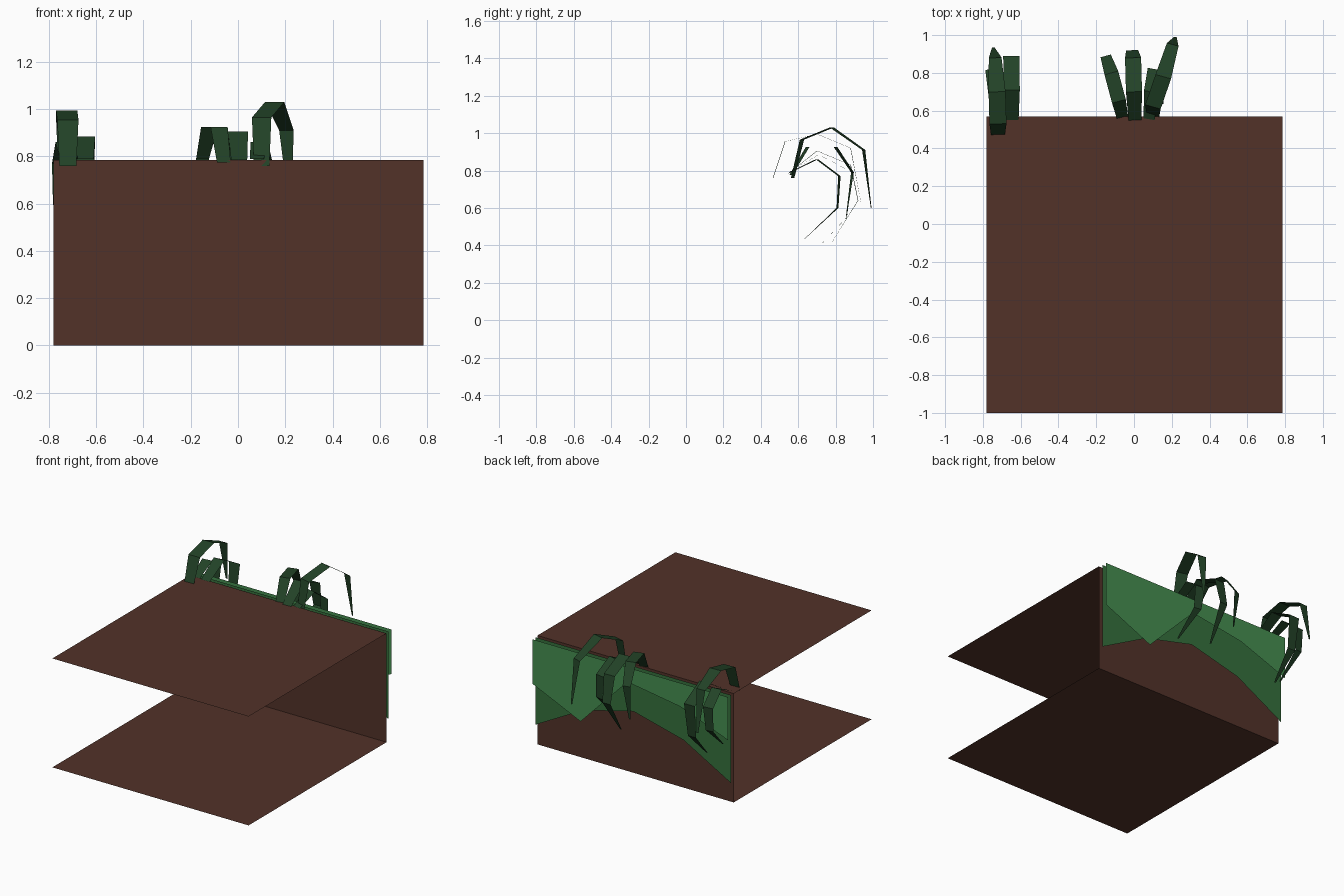
import bpy
from mathutils import Vector

if "Cube" in bpy.data.objects:
    bpy.data.objects.remove(bpy.data.objects["Cube"])


def material(name, rgb):
    m = bpy.data.materials.new(name)
    m.diffuse_color = (*rgb, 1)
    m.use_nodes = True
    m.node_tree.nodes["Principled BSDF"].inputs["Base Color"].default_value = m.diffuse_color
    return m


BROWN = material("brown", (0.085, 0.032, 0.022))
LIGHT = material("light_green", (0.06, 0.27, 0.08))
MID = material("mid_green", (0.035, 0.16, 0.045))
LEAF = material("leaf_green", (0.016, 0.055, 0.02))


def mesh(name, verts, faces, mat):
    me = bpy.data.meshes.new(name)
    me.from_pydata(verts, [], faces)
    me.materials.append(mat)
    ob = bpy.data.objects.new(name, me)
    bpy.context.collection.objects.link(ob)
    return ob


X0, X1, Y0, Y1, H = -0.78, 0.785, -1.0, 0.57, 0.785

# Planter block: open-sided sheets for soil top, underside and back wall
for name, z in (("soil_top", H), ("soil_bottom", 0.0)):
    quad = [(X0, Y0, z), (X1, Y0, z), (X1, Y1, z), (X0, Y1, z)]
    mesh(name, quad, [(0, 1, 2, 3) if z else (3, 2, 1, 0)], BROWN)
mesh("back_wall", [(X1, Y1, 0), (X0, Y1, 0), (X0, Y1, H), (X1, Y1, H)],
     [(0, 1, 2, 3)], BROWN)


# Grass fringes: vertical sheets with a shaped lower edge, given as (x, z)
def fringe(name, y, lower, mat):
    n = len(lower)
    verts = [(x, y, z) for x, z in lower] + [(x, y, H) for x, z in lower]
    mesh(name, verts, [(i, i + 1, n + i + 1, n + i) for i in range(n - 1)], mat)


fringe("inner_fringe", 0.60,
       [(0.78, 0.155), (0.4, 0.36), (0, 0.46), (-0.4, 0.36), (-0.78, 0.15)], MID)
fringe("outer_fringe", 0.637,
       [(0.78, 0.465), (0.395, 0.295), (0.02, 0.68), (-0.4, 0.615), (-0.78, 0.475)], LIGHT)


# Drooping blades: centre path of five points, swept by a tapering width
def blade(name, xs, yz, width=0.085):
    pts = [Vector((x, y, z)) for x, (y, z) in zip(xs, yz)]
    d = pts[-2] - pts[0]
    side = Vector((d.y, -d.x, 0)).normalized()
    verts = []
    for p, k in zip(pts, (0.8, 1, 1, 0.75, 0.15)):
        verts += [p - side * width * k / 2, p + side * width * k / 2]
    mesh(name, verts, [(2*i, 2*i + 1, 2*i + 3, 2*i + 2) for i in range(4)], LEAF)


SHORT = [(0.555, 0.79), (0.70, 0.86), (0.82, 0.77), (0.81, 0.60), (0.635, 0.435)]

# Middle tuft
blade("middle_tall_blade", (0.1, 0.1, 0.155, 0.205, 0.22),
      [(0.57, 0.76), (0.62, 0.965), (0.78, 1.03), (0.95, 0.91), (0.99, 0.60)])
blade("middle_left_blade", (-0.06, -0.08, -0.12, -0.15, -0.15),
      [(0.56, 0.775), (0.65, 0.925), (0.80, 0.925), (0.89, 0.79), (0.855, 0.54)], 0.075)
blade("middle_centre_blade", (0.005, 0, -0.005, -0.01, -0.02),
      [(0.55, 0.785), (0.70, 0.905), (0.88, 0.83), (0.92, 0.64), (0.77, 0.40)])
blade("middle_short_blade", (0.08, 0.09, 0.11, 0.125, 0.15), SHORT, 0.075)

# Left tuft
blade("left_tall_blade", (-0.72, -0.72, -0.725, -0.735, -0.745),
      [(0.465, 0.76), (0.53, 0.955), (0.70, 0.995), (0.88, 0.92), (0.935, 0.63)], 0.09)
blade("left_inner_blade", (-0.645, -0.647, -0.65, -0.65, -0.65),
      [(0.55, 0.79), (0.71, 0.885), (0.89, 0.79), (0.86, 0.55), (0.69, 0.37)])
blade("left_outer_blade", (-0.725, -0.735, -0.75, -0.755, -0.74), SHORT, 0.075)
